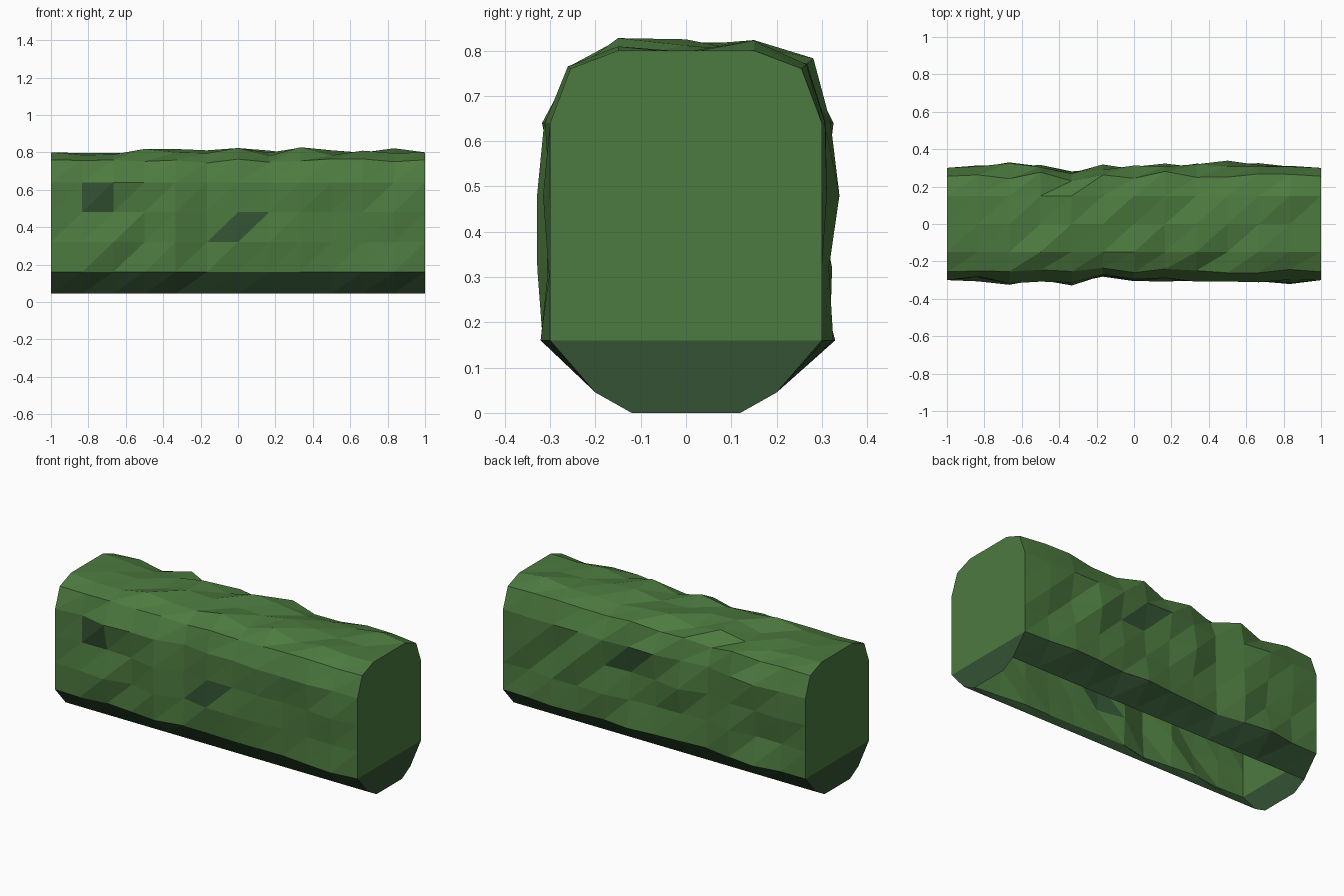
import bpy, bmesh, random

if "Cube" in bpy.data.objects:
    bpy.data.objects.remove(bpy.data.objects["Cube"])

random.seed(12)

# Two flat leaf colours
def material(name, rgb):
    m = bpy.data.materials.new(name)
    m.diffuse_color = (*rgb, 1)
    m.use_nodes = True
    m.node_tree.nodes["Principled BSDF"].inputs["Base Color"].default_value = m.diffuse_color
    return m

leaf = material("leaf green", (0.073, 0.195, 0.05))
shade = material("dark leaf green", (0.033, 0.085, 0.033))

# Half cross-section, bottom to top: y, z, and the direction each point is roughened in
half = [(0.20, 0.045, 0, 0), (0.30, 0.16, 1, 0), (0.30, 0.32, 1, 0), (0.30, 0.48, 1, 0),
        (0.30, 0.64, 1, 0), (0.255, 0.76, 0.75, 0.65), (0.15, 0.80, 0, 1)]
ring = ([(-y, z, -dy, dz) for y, z, dy, dz in half]
        + [(0, 0.80, 0, 1)] + half[::-1])
COLS, ROWS = 12, len(ring)

# Furthest bulge of each inner column, in hundredths: front, top and back
front = (2, 3.5, 2.5, 3, -1.5, 3.5, 1.5, 2.5, 2, 1.5, 2.5)
top = (0, 0, 3.5, 3.5, 2, 2.5, 1, 3, 1.5, 3, 2.5)
back = (3, 3, 4, -1.5, 3.5, 1.5, 3.5, 2.5, 4, 3, 3)

def bulge(i, j):
    if i in (0, COLS):
        return 0
    side = front if j < 6 else top if j < 9 else back
    peak = side[i - 1] / 100
    return random.uniform(min(-0.02, peak - 0.02), peak)

bm = bmesh.new()
grid = []
for i in range(COLS + 1):
    col = []
    for j, (y, z, dy, dz) in enumerate(ring):
        d = bulge(i, j)
        col.append(bm.verts.new((-1 + 2 * i / COLS, y + dy * d, z + dz * d)))
    grid.append(col)

# Single dark leaf patches: (column, row, triangle 0 = lower / 1 = upper)
patches = {(1, 3, 0), (1, 3, 1), (5, 2, 0), (6, 2, 1), (6, 10, 0), (7, 10, 1)}

# Rough leafy skin, every cell cut along the same diagonal, open at the bottom
for i in range(COLS):
    for j in range(ROWS - 1):
        a, b = grid[i][j], grid[i + 1][j]
        c, d = grid[i + 1][j + 1], grid[i][j + 1]
        for k, tri in enumerate(((a, b, c), (a, c, d))):
            f = bm.faces.new(tri)
            f.material_index = int(j in (0, ROWS - 2) or (i, j, k) in patches)

# Flat ends: light above, dark tapered foot reaching the ground
for i, x in ((0, -1), (COLS, 1)):
    col = grid[i]
    foot = [bm.verts.new((x, y, 0)) for y in (0.12, -0.12)]
    upper = col[1:-1]
    lower = [col[-2], col[-1], *foot, col[0], col[1]]
    for index, loop in ((0, upper), (1, lower)):
        f = bm.faces.new(loop if x < 0 else loop[::-1])
        f.material_index = index

mesh = bpy.data.meshes.new("hedge")
bm.to_mesh(mesh)
bm.free()
mesh.materials.append(leaf)
mesh.materials.append(shade)
hedge = bpy.data.objects.new("hedge", mesh)
bpy.context.collection.objects.link(hedge)
